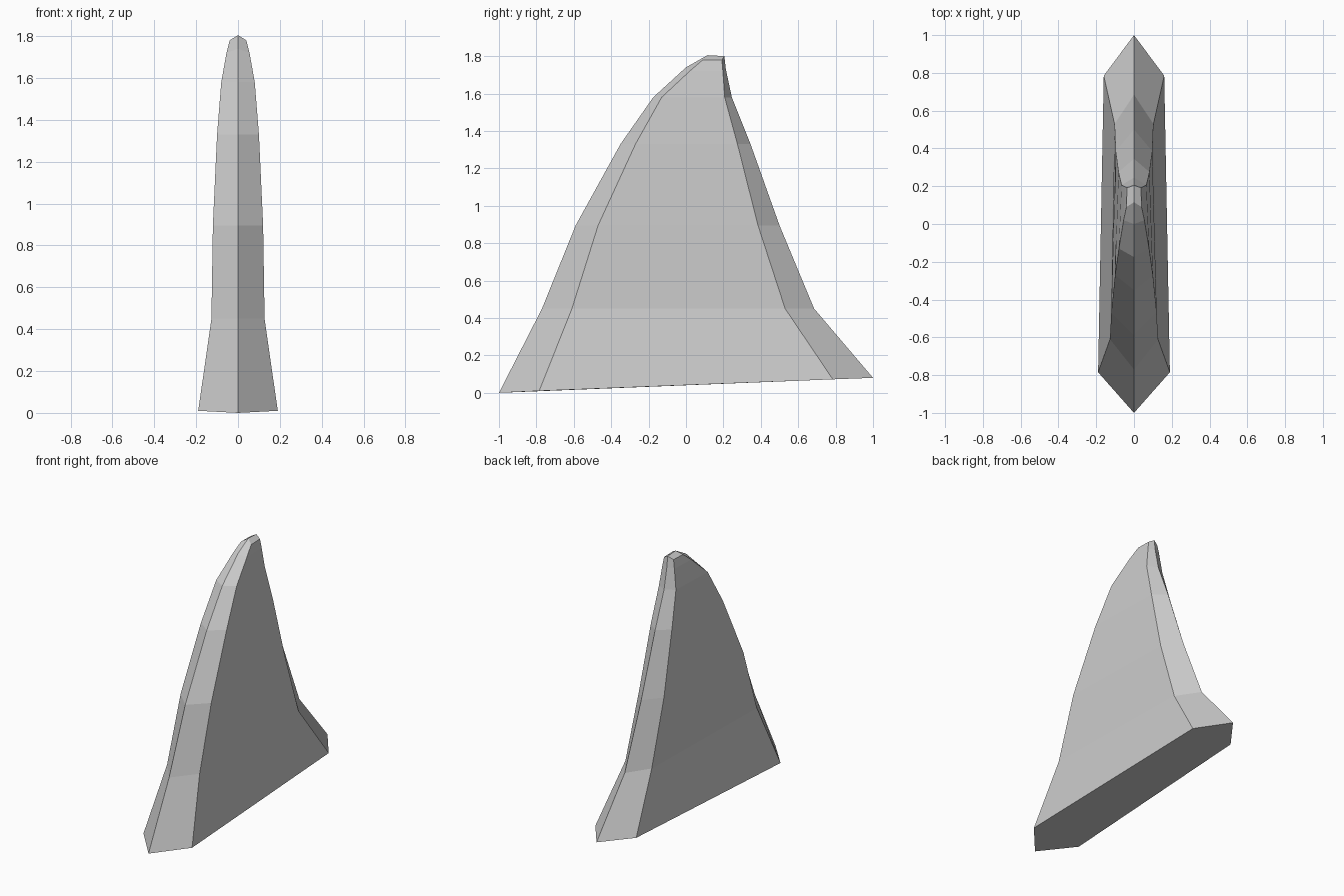
import bpy
import bmesh

cube = bpy.data.objects.get("Cube")
if cube:
    bpy.data.objects.remove(cube, do_unlink=True)

# Plain grey material
grey = bpy.data.materials.new("light_grey")
grey.use_nodes = True
colour = (0.6, 0.6, 0.6, 1)
grey.diffuse_color = colour
grey.node_tree.nodes["Principled BSDF"].inputs["Base Color"].default_value = colour

# Fin levels: front edge, front shoulder, back shoulder, back edge
# Edges are (y, z); shoulders are (half width, y, z)
levels = [
    ((-1.0, 0.0), (0.19, -0.785, 0.01), (0.16, 0.785, 0.072), (1.0, 0.08)),
    ((-0.77, 0.45), (0.127, -0.61, 0.45), (0.103, 0.53, 0.45), (0.685, 0.45)),
    ((-0.59, 0.895), (0.12, -0.47, 0.895), (0.097, 0.385, 0.895), (0.5, 0.895)),
    ((-0.35, 1.33), (0.1, -0.27, 1.33), (0.082, 0.275, 1.33), (0.345, 1.33)),
    ((-0.175, 1.58), (0.08, -0.13, 1.58), (0.066, 0.207, 1.58), (0.245, 1.58)),
    ((0.0, 1.74), (0.055, 0.02, 1.72), (0.047, 0.197, 1.72), (0.213, 1.73)),
    ((0.115, 1.805), (0.04, 0.09, 1.78), (0.037, 0.192, 1.78), (0.205, 1.8)),
]

# Skin the six-sided rings
bm = bmesh.new()
rings = []
for front, fore, aft, back in levels:
    points = [(0, *front), fore, aft, (0, *back),
              (-aft[0], *aft[1:]), (-fore[0], *fore[1:])]
    rings.append([bm.verts.new(p) for p in points])
for low, high in zip(rings, rings[1:]):
    for i in range(6):
        j = (i + 1) % 6
        bm.faces.new((low[i], low[j], high[j], high[i]))

# Flat underside and ridged tip
bm.faces.new(rings[0][::-1])
tip = rings[-1]
bm.faces.new(tip[:4])
bm.faces.new((tip[3], tip[4], tip[5], tip[0]))
bmesh.ops.recalc_face_normals(bm, faces=bm.faces)

mesh = bpy.data.meshes.new("fin")
bm.to_mesh(mesh)
bm.free()
mesh.materials.append(grey)
bpy.context.collection.objects.link(bpy.data.objects.new("fin", mesh))
